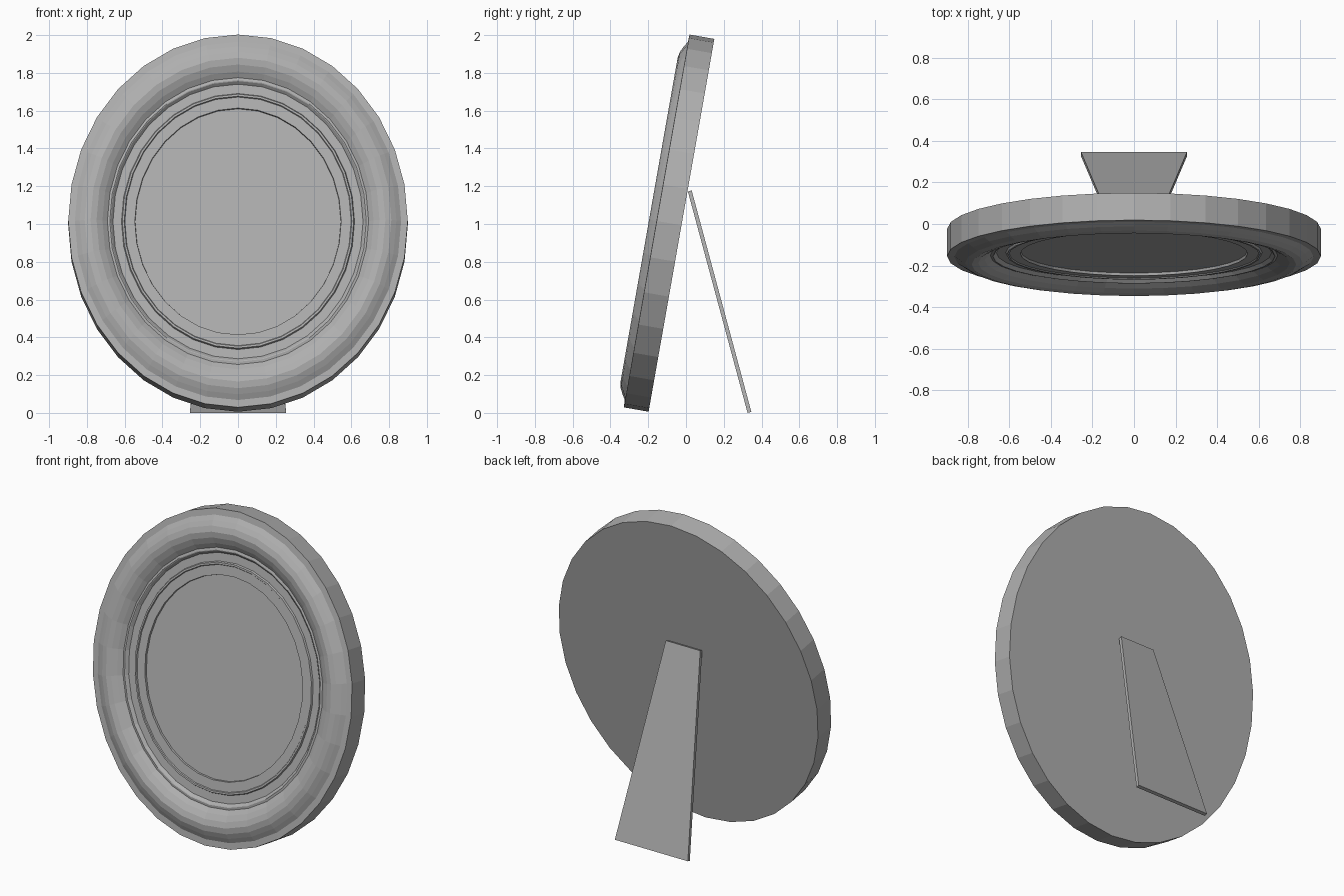
import bpy, bmesh
from math import sin, cos, pi, radians

if "Cube" in bpy.data.objects:
    bpy.data.objects.remove(bpy.data.objects["Cube"])

SEGMENTS = 32
HALF_WIDTH = 0.897
TILT = radians(10)

grey = bpy.data.materials.new("grey")
grey.diffuse_color = (0.43, 0.43, 0.43, 1)
grey.use_nodes = True
grey.node_tree.nodes["Principled BSDF"].inputs["Base Color"].default_value = grey.diffuse_color


def finish(name, bm):
    bmesh.ops.recalc_face_normals(bm, faces=bm.faces[:])
    mesh = bpy.data.meshes.new(name)
    bm.to_mesh(mesh)
    bm.free()
    mesh.materials.append(grey)
    obj = bpy.data.objects.new(name, mesh)
    bpy.context.collection.objects.link(obj)
    return obj


def ring(bm, r, depth):
    return [bm.verts.new((HALF_WIDTH * r * cos(2 * pi * i / SEGMENTS), -depth,
                          r * sin(2 * pi * i / SEGMENTS))) for i in range(SEGMENTS)]


def oval(name, profile):
    # Sweeps (relative radius, depth) points round the oval and caps both ends
    bm = bmesh.new()
    rings = [ring(bm, r, d) for r, d in profile]
    for a, b in zip(rings, rings[1:]):
        for i in range(SEGMENTS):
            j = (i + 1) % SEGMENTS
            bm.faces.new((a[i], a[j], b[j], b[i]))
    bm.faces.new(rings[0])
    bm.faces.new(rings[-1])
    obj = finish(name, bm)
    obj.rotation_euler.x = -TILT
    obj.location = (0, -0.024, 0.993)
    return obj


# Oval frame: flat rim, rounded moulding, channel, narrow bead, inner lip, recessed panel
oval("oval_frame", [
    (1.002, 0.0), (1.002, 0.133), (0.963, 0.135),
    (0.935, 0.152), (0.905, 0.167), (0.87, 0.174),
    (0.835, 0.167), (0.80, 0.150), (0.771, 0.130),
    (0.757, 0.133), (0.752, 0.131), (0.738, 0.116),
    (0.688, 0.116), (0.683, 0.127), (0.672, 0.127), (0.668, 0.121),
    (0.609, 0.121), (0.607, 0.108)])

# Tapered easel stand behind the frame
bm = bmesh.new()
side = [(0.326, 0.0, 0.255), (0.346, 0.005, 0.255), (0.03, 1.178, 0.12), (0.01, 1.172, 0.12)]
left, right = [[bm.verts.new((s * w, y, z)) for y, z, w in side] for s in (-1, 1)]
bm.faces.new(left)
bm.faces.new(right)
for i in range(4):
    j = (i + 1) % 4
    bm.faces.new((left[i], left[j], right[j], right[i]))
finish("easel_stand", bm)
